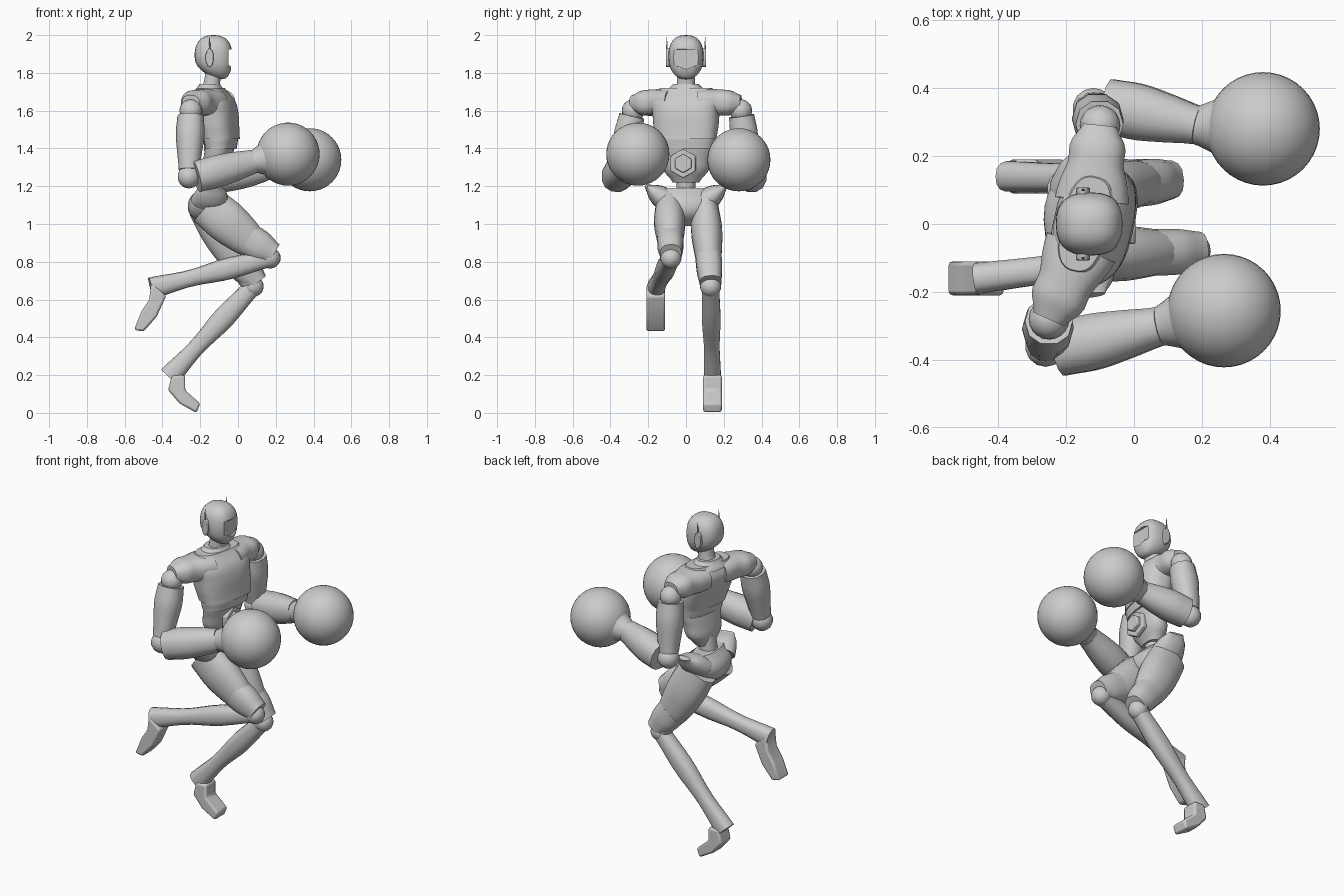
import bpy, bmesh, math
from mathutils import Vector

cube = bpy.data.objects.get("Cube")
if cube:
    bpy.data.objects.remove(cube)

shade = (0.6, 0.6, 0.6, 1)
grey = bpy.data.materials.new("plain grey")
grey.use_nodes = True
grey.diffuse_color = shade
grey.node_tree.nodes["Principled BSDF"].inputs["Base Color"].default_value = shade

UP = Vector((0, 0, 1))
FORWARD = Vector((1, 0, 0))
LEFT = Vector((0, 1, 0))


def finish(name, bm):
    """Turn a bmesh into a named, shaded grey object."""
    bmesh.ops.recalc_face_normals(bm, faces=bm.faces)
    mesh = bpy.data.meshes.new(name)
    bm.to_mesh(mesh)
    bm.free()
    mesh.materials.append(grey)
    ob = bpy.data.objects.new(name, mesh)
    bpy.context.collection.objects.link(ob)
    bpy.ops.object.select_all(action='DESELECT')
    bpy.context.view_layer.objects.active = ob
    ob.select_set(True)
    bpy.ops.object.shade_smooth_by_angle(angle=math.radians(40))
    return ob


def circle(sides, offset=0.0):
    angles = [math.tau * (k + offset) / sides for k in range(sides)]
    return [(math.cos(a), math.sin(a)) for a in angles]


def blend(values, t):
    """Smooth curve through evenly spaced values."""
    last = len(values) - 1
    i = min(int(t * last), last - 1)
    f = t * last - i
    a, b = values[i], values[i + 1]
    before, after = values[max(i - 1, 0)], values[min(i + 2, last)]
    bend = f * (1 - f) / 2
    return a + (b - a) * f + bend * ((1 - f) * (2 * a - b - before) + f * (2 * b - a - after))


def limb(name, start, end, widths, depths=None, sides=16, side=LEFT, square=0.9, axis=None, steps=10):
    """Tube from start to end; widths run along side, depths across it."""
    start, end = Vector(start), Vector(end)
    axis = axis or (end - start).normalized()
    side = (side - axis * side.dot(axis)).normalized()
    across = side.cross(axis)
    bm = bmesh.new()
    loops = []
    for step in range(steps + 1):
        t = step / steps
        w, d = blend(widths, t), blend(depths or widths, t)
        loop = []
        for c, s in circle(sides, 0.5):
            c = math.copysign(abs(c) ** square, c)
            s = math.copysign(abs(s) ** square, s)
            loop.append(bm.verts.new(start.lerp(end, t) + side * c * w + across * s * d))
        loops.append(loop)
    for low, high in zip(loops, loops[1:]):
        for k in range(sides):
            n = (k + 1) % sides
            bm.faces.new((low[k], low[n], high[n], high[k]))
    bm.faces.new(loops[0])
    bm.faces.new(loops[-1])
    return finish(name, bm)


def ball(name, centre, radius, segments=20):
    bm = bmesh.new()
    bmesh.ops.create_uvsphere(bm, u_segments=segments, v_segments=segments // 2, radius=radius)
    bmesh.ops.translate(bm, verts=bm.verts, vec=centre)
    return finish(name, bm)


def prism(name, outline, push, bevel=0.0):
    """Closed outline pushed along a direction."""
    bm = bmesh.new()
    face = bm.faces.new([bm.verts.new(p) for p in outline])
    grown = bmesh.ops.extrude_face_region(bm, geom=[face])["geom"]
    bmesh.ops.translate(bm, vec=push, verts=[g for g in grown if isinstance(g, bmesh.types.BMVert)])
    ob = finish(name, bm)
    if bevel:
        soft = ob.modifiers.new("soft edges", 'BEVEL')
        soft.width, soft.segments = bevel, 2
    return ob


def turned(degrees):
    """Sideways direction of a body part turned about the upright axis."""
    a = math.radians(degrees)
    return Vector((-math.sin(a), math.cos(a), 0))


# Head: an egg squared off at the sides, narrowed and pushed forward at the jaw
bm = bmesh.new()
bmesh.ops.create_uvsphere(bm, u_segments=28, v_segments=18, radius=1)
for v in bm.verts:
    x, y, z = (math.copysign(abs(c) ** 0.8, c) for c in v.co)
    jaw = max(-z, 0) ** 2
    v.co = Vector((x * (1 - jaw / 3) * 0.1 + jaw * 0.04 - 0.13, y * (1 - jaw / 6) * 0.093, z * 0.117 + 1.883))
head = finish("head", bm)

# Visor recess
visor = [(0.085, 1.925), (0.085, 1.85), (0, 1.82), (-0.085, 1.85), (-0.085, 1.925)]
cutter = prism("visor_cutter", [(-0.05, y, z) for y, z in visor], FORWARD / 10)
cutter.hide_render = True
cutter.hide_set(True)
recess = head.modifiers.new("visor recess", 'BOOLEAN')
recess.object, recess.operation, recess.solver = cutter, 'DIFFERENCE', 'EXACT'

# Neck and trunk, chest turned against the hips
across_chest = turned(-13)
limb("neck", (-0.15, 0, 1.67), (-0.13, 0, 1.8), [0.06, 0.05, 0.047], [0.06, 0.045, 0.043])
limb("collar", (-0.15, 0, 1.69), (-0.15, 0, 1.74), [0.12, 0.07], [0.085, 0.055], side=across_chest)
limb("chest", (-0.09, 0, 1.45), (-0.145, 0, 1.72),
     [0.163, 0.173, 0.178, 0.185, 0.14], [0.09, 0.1, 0.11, 0.105, 0.065],
     sides=28, side=across_chest, square=0.75, axis=UP, steps=16)
limb("waist_band", (-0.09, 0, 1.4), (-0.09, 0, 1.45), [0.15, 0.158], [0.078, 0.084],
     sides=28, side=turned(-10), square=0.8)
limb("abdomen", (-0.13, 0, 1.22), (-0.095, 0, 1.41), [0.07, 0.12, 0.132, 0.148], [0.045, 0.07, 0.075, 0.077],
     sides=24, side=turned(-6), axis=UP)
limb("spine", (-0.16, 0, 1.1), (-0.14, 0, 1.27), [0.05, 0.05])
for name, size, x in (("belt_plate", 0.078, -0.05), ("belt_plate_centre", 0.05, -0.025)):
    prism(name, [(x, s * size - 0.015, c * size + 1.32) for c, s in circle(6)], FORWARD * 0.03, 0.006)

# Pelvis
limb("pelvis", (-0.14, 0, 0.99), (-0.15, 0, 1.19), [0.03, 0.11, 0.155, 0.165, 0.13], [0.045, 0.105, 0.12, 0.105, 0.06],
     sides=24, side=turned(6), axis=UP)

# Pose: joint positions and foot outlines seen from the side
poses = {
    "left": dict(
        out=1, shoulder=(-0.1, 0.29, 1.6), elbow=(-0.12, 0.34, 1.25), wrist=(0.19, 0.29, 1.31),
        glove=(0.38, 0.28, 1.34), hip=(-0.16, 0.1, 1.1), knee=(0.08, 0.13, 0.67), ankle=(-0.365, 0.14, 0.19),
        foot=[(-0.35, 0.2), (-0.28, 0.2), (-0.28, 0.12), (-0.2, 0.05), (-0.22, 0), (-0.31, 0.05), (-0.37, 0.12)]),
    "right": dict(
        out=-1, shoulder=(-0.25, -0.28, 1.6), elbow=(-0.26, -0.36, 1.25), wrist=(0.08, -0.3, 1.33),
        glove=(0.265, -0.255, 1.37), hip=(-0.165, -0.09, 1.1), knee=(0.17, -0.08, 0.82), ankle=(-0.46, -0.16, 0.66),
        foot=[(-0.46, 0.69), (-0.38, 0.62), (-0.43, 0.51), (-0.5, 0.43), (-0.55, 0.44), (-0.51, 0.54), (-0.47, 0.6)]),
}
for label, pose in poses.items():
    out = pose["out"] * LEFT
    shoulder, elbow, wrist, glove, hip, knee, ankle = (
        Vector(pose[j]) for j in ("shoulder", "elbow", "wrist", "glove", "hip", "knee", "ankle"))
    name = label + "_"

    # Ear pod and aerial
    ear = Vector((-0.15, 0, 1.88)) + out * 0.08
    prism(name + "ear_pod", [ear + FORWARD * c * 0.022 + UP * s * 0.05 for c, s in circle(10, 0.5)], out * 0.027, 0.004)
    limb(name + "aerial", ear + out * 0.02, ear + out * 0.022 + UP * 0.11, [0.007, 0.002], sides=6)

    # Shoulder cap growing out of the chest, then the arm
    root = Vector((-0.14, 0, 1.645)) + across_chest * pose["out"] * 0.07
    limb(name + "shoulder", root, shoulder + UP * 0.04,
         [0.11, 0.1, 0.083, 0.082, 0.05], [0.07, 0.072, 0.07, 0.066, 0.042], sides=20, side=FORWARD, square=0.8)
    ball(name + "shoulder_ball", shoulder, 0.06)
    limb(name + "upper_arm", shoulder.lerp(elbow, 0.08), elbow.lerp(shoulder, 0.1),
         [0.07, 0.076, 0.066, 0.055], sides=10)
    ball(name + "elbow", elbow, 0.062, 14)
    base = elbow + FORWARD * 0.04 + out * 0.01
    limb(name + "forearm", base, wrist, [0.08, 0.085, 0.073, 0.058], [0.085, 0.088, 0.08, 0.066], sides=12)

    # Boxing glove with its cuff
    limb(name + "cuff", wrist.lerp(glove, -0.05), wrist.lerp(glove, 0.5), [0.057, 0.07, 0.09, 0.135], sides=24, square=1)
    ball(name + "glove", glove, 0.167, 40)

    # Flared hip crest
    crest = Vector((-0.15, 0, 1.12)) + out * 0.1
    limb(name + "hip_crest", crest, crest + out * 0.11 + UP * 0.08 + FORWARD * 0.02,
         [0.1, 0.09, 0.075, 0.045], [0.06, 0.058, 0.04, 0.012], sides=16, side=FORWARD)

    # Leg
    limb(name + "thigh", hip, knee.lerp(hip, 0.05), [0.07, 0.083, 0.07, 0.052], [0.11, 0.115, 0.095, 0.055], sides=20)
    limb(name + "knee_guard", hip.lerp(knee, 0.65), knee + (FORWARD + UP) * 0.02,
         [0.07, 0.068, 0.058], [0.088, 0.083, 0.06], sides=14, square=0.8)
    ball(name + "knee", knee, 0.056)
    limb(name + "shin", knee.lerp(ankle, 0.03), ankle, [0.046, 0.05, 0.042, 0.046], [0.047, 0.058, 0.044, 0.058],
         sides=14, square=0.8)
    heel = ankle.y - 0.05
    prism(name + "foot", [(x, heel, z) for x, z in pose["foot"]], LEFT / 10, 0.012)
